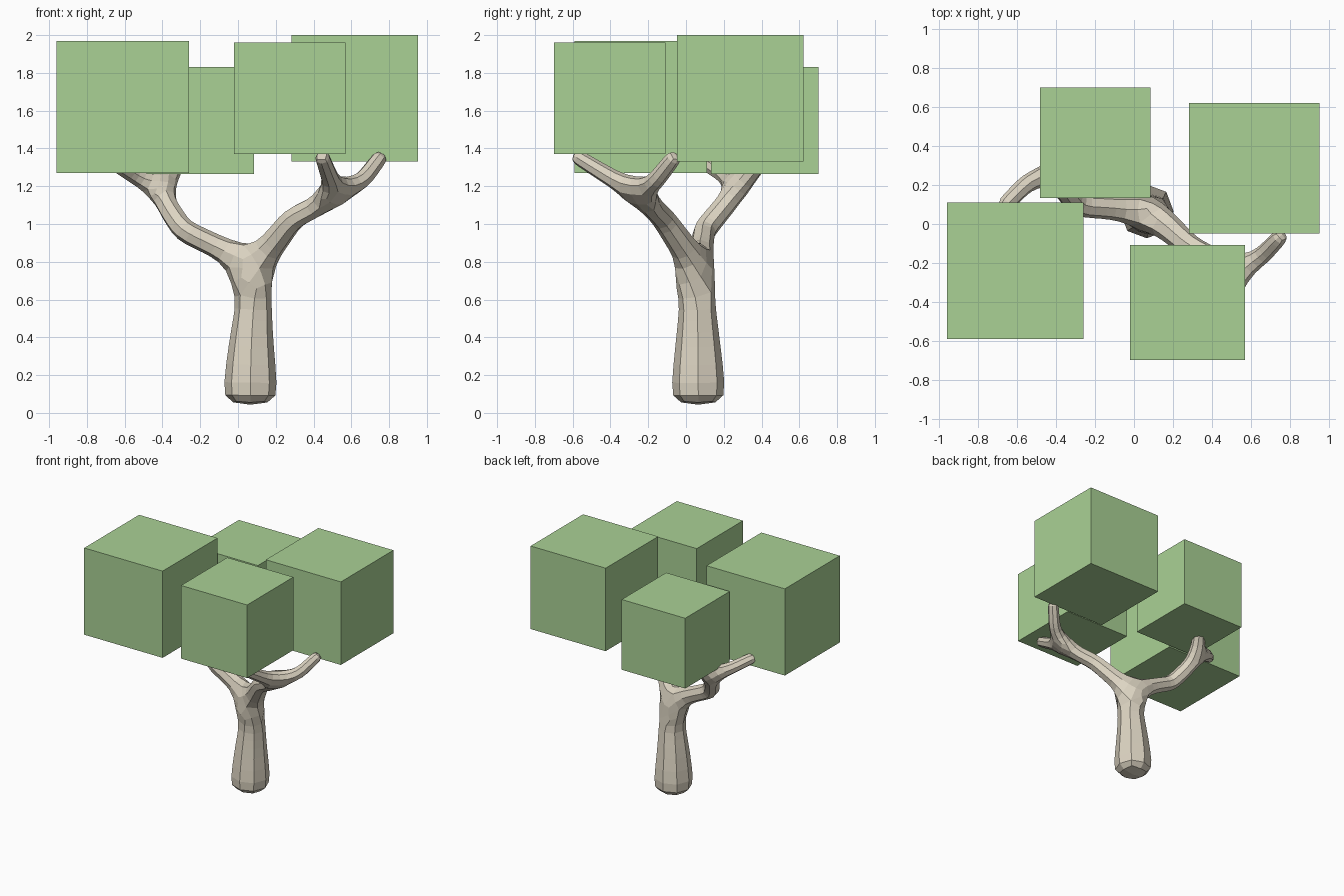
import bpy

if "Cube" in bpy.data.objects:
    bpy.data.objects.remove(bpy.data.objects["Cube"])

def material(name, color):
    m = bpy.data.materials.new(name)
    m.diffuse_color = color
    m.use_nodes = True
    m.node_tree.nodes["Principled BSDF"].inputs["Base Color"].default_value = m.diffuse_color
    return m

bark = material("bark", (0.72, 0.66, 0.54, 1))
leaf = material("leaf", (0.40, 0.64, 0.30, 1))

# Trunk and limbs: a branching skeleton of (x, y, z, radius) paths
trunk = [(.065, .065, .035, .145), (.065, .065, .14, .157), (.07, .063, .37, .128),
         (.085, .06, .6, .100), (.085, .06, .77, .090)]
left_branch = [(-.12, .085, .885, .066), (-.29, .095, .965, .066),
               (-.365, .19, 1.08, .062), (-.41, .27, 1.18, .062)]
right_branch = [(.19, -.03, .90, .075), (.29, -.12, 1.03, .066),
                (.43, -.19, 1.10, .062), (.52, -.25, 1.16, .062)]
left_tips = [[(-.55, .21, 1.26, .050), (-.68, .08, 1.34, .045)],
             [(-.34, .36, 1.29, .050), (-.32, .42, 1.36, .045)]]
right_tips = [[(.48, -.42, 1.26, .050), (.44, -.60, 1.37, .042)],
              [(.66, -.16, 1.23, .050), (.765, -.05, 1.37, .043)]]

verts, edges, radii = [], [], []

def path(points, start=None):
    for x, y, z, r in points:
        verts.append((x, y, z))
        radii.append(r)
        if start is not None:
            edges.append((start, len(verts) - 1))
        start = len(verts) - 1
    return start

fork = path(trunk)
for branch, tips in ((left_branch, left_tips), (right_branch, right_tips)):
    end = path(branch, fork)
    for tip in tips:
        path(tip, end)

mesh = bpy.data.meshes.new("trunk_and_branches")
mesh.from_pydata(verts, edges, [])
tree = bpy.data.objects.new("trunk_and_branches", mesh)
bpy.context.collection.objects.link(tree)
mesh.materials.append(bark)
bpy.context.view_layer.objects.active = tree
tree.select_set(True)
skin = tree.modifiers.new("skin", 'SKIN')
skin.use_smooth_shade = False
for v, r in zip(mesh.skin_vertices[0].data, radii):
    v.radius = (r, r)
    v.use_root = False
mesh.skin_vertices[0].data[0].use_root = True
sub = tree.modifiers.new("rounding", 'SUBSURF')
sub.levels = sub.render_levels = 1

# Foliage: four cubes given by centre and edge length
for name, centre, size in (
        ("foliage_front_left", (-.61, -.24, 1.62), .70),
        ("foliage_back_left", (-.20, .417, 1.547), .567),
        ("foliage_front_right", (.275, -.403, 1.665), .59),
        ("foliage_back_right", (.617, .287, 1.665), .67)):
    bpy.ops.mesh.primitive_cube_add(size=size, location=centre)
    cube = bpy.context.object
    cube.name = name
    cube.data.materials.append(leaf)
